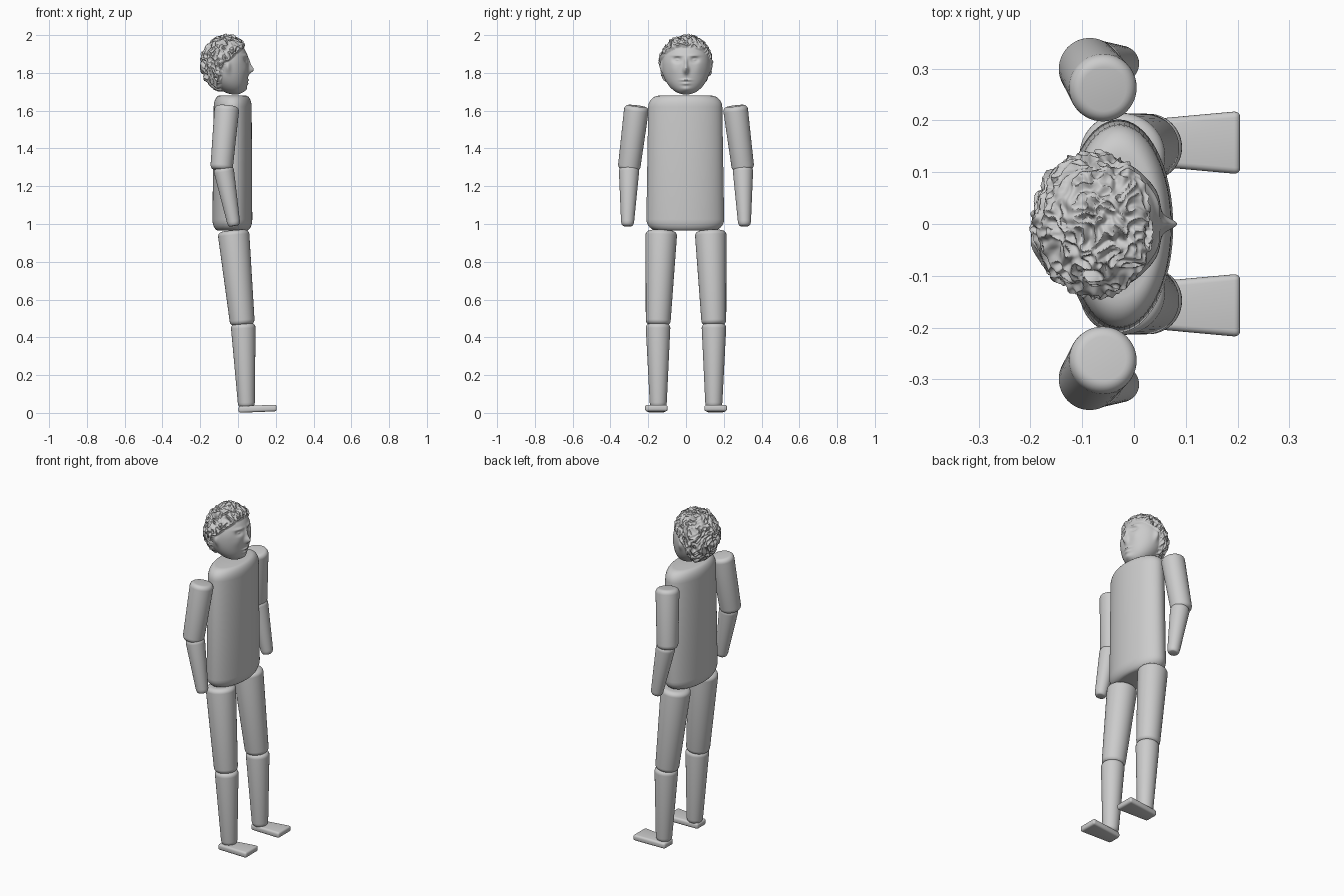
import bpy, bmesh, math
from mathutils import Vector, noise

cube = bpy.data.objects.get("Cube")
if cube:
    bpy.data.objects.remove(cube)

grey = bpy.data.materials.new("plain grey")
grey.use_nodes = True
grey.diffuse_color = (0.6, 0.6, 0.6, 1)
grey.node_tree.nodes["Principled BSDF"].inputs["Base Color"].default_value = (0.6, 0.6, 0.6, 1)
parts = []


def finish(bm, name):
    bmesh.ops.recalc_face_normals(bm, faces=bm.faces)
    mesh = bpy.data.meshes.new(name)
    bm.to_mesh(mesh)
    bm.free()
    mesh.materials.append(grey)
    obj = bpy.data.objects.new(name, mesh)
    bpy.context.collection.objects.link(obj)
    parts.append(obj)
    return obj


def capsule(name, top, bottom, r_top, r_bottom, squash=1.0, inset=0.35, depth=0.025, sides=48):
    """Tapered rod with rounded rims; squash widens it along y."""
    top, bottom = Vector(top), Vector(bottom)
    axis = top - bottom
    length = axis.length
    turn = Vector((0, 0, 1)).rotation_difference(axis)
    angles = [math.pi / 2 * i / 6 for i in range(7)]
    # (height, scale) stations from the bottom rim to the top rim
    stations = [(depth * (1 - math.cos(a)), 1 - inset * (1 - math.sin(a))) for a in angles]
    stations += [(length - h, s) for h, s in reversed(stations)]
    bm = bmesh.new()
    rings = []
    for h, s in stations:
        r = (r_bottom + (r_top - r_bottom) * h / length) * s
        ring = []
        for i in range(sides):
            a = math.tau * i / sides
            p = Vector((r * math.cos(a), r * squash * math.sin(a), h))
            ring.append(bm.verts.new(bottom + turn @ p))
        rings.append(ring)
    for lo, hi in zip(rings, rings[1:]):
        for i in range(sides):
            j = (i + 1) % sides
            bm.faces.new((lo[i], lo[j], hi[j], hi[i]))
    bm.faces.new(rings[0])
    bm.faces.new(rings[-1])
    return finish(bm, name)


def foot(name, side):
    """Flat wedge, wider at the slightly raised toe."""
    bm = bmesh.new()
    bmesh.ops.create_cube(bm, size=1)
    for v in bm.verts:
        toe = v.co.x > 0
        v.co = Vector((0.205 if toe else 0.003,
                       side * 0.157 + v.co.y * (0.122 if toe else 0.085),
                       0.018 + v.co.z * 0.035 + (0.008 if toe else 0)))
    bmesh.ops.bevel(bm, geom=bm.edges[:], offset=0.012, segments=4, profile=0.5, affect='EDGES')
    return finish(bm, name)


def bump(d, y, z, wy, wz):
    """Soft spot on the face at the given direction."""
    if d.x < 0:
        return 0
    return math.exp(-((d.y - y) / wy) ** 2 - ((d.z - z) / wz) ** 2)


def head():
    bm = bmesh.new()
    bmesh.ops.create_icosphere(bm, subdivisions=7, radius=1)
    for v in bm.verts:
        d = v.co.normalized()
        # skull, with the jaw pushed forward
        p = Vector((d.x * (0.115 if d.x > 0 else 0.122), d.y * 0.128, d.z * (0.142 if d.z > 0 else 0.16)))
        p.x += 0.045 * max(0, -d.z) ** 2
        # tousled hair over the crown, the back and down to the nape
        line = (d.z if d.z > 0 else 0.35 * d.z) - 0.73 * d.x - 0.05
        hair = min(1, max(0, (line + 0.04) / 0.14))
        hair = hair * hair * (3 - 2 * hair)
        q = d + 0.2 * noise.noise_vector(d * 2.5)
        curl = 0.011 * noise.noise(q * 4.5) + 0.012 * (0.4 - abs(noise.noise(q * 6 + Vector((3, 1, 7)))) * 2)
        p += d * hair * (0.013 + curl)
        # nose, lips, chin and brows
        face = 0.026 * bump(d, 0, -0.18, 0.11, 0.13) + 0.01 * bump(d, 0, 0.05, 0.07, 0.2)
        face += 0.008 * bump(d, 0, -0.52, 0.2, 0.04) + 0.008 * bump(d, 0, -0.64, 0.17, 0.05)
        face += 0.01 * bump(d, 0, -0.82, 0.22, 0.1)
        for s in (-1, 1):
            face -= 0.014 * bump(d, s * 0.36, 0.17, 0.16, 0.1)
            face += 0.007 * bump(d, s * 0.36, 0.17, 0.09, 0.05)
            face += 0.007 * bump(d, s * 0.36, 0.33, 0.22, 0.06)
            face += 0.004 * bump(d, s * 0.5, -0.15, 0.2, 0.2)
        p.x += face * (1 - hair)
        # ears
        ear = math.exp(-((d.x - 0.05) / 0.13) ** 2 - ((d.z + 0.08) / 0.19) ** 2)
        if abs(d.y) > 0.5:
            p.y += math.copysign(0.012 * ear, d.y)
        v.co = p + Vector((-0.06, 0, 1.845))
    return finish(bm, "head")


# torso and head
capsule("torso", (-0.028, -0.004, 1.68), (-0.03, -0.004, 0.965), 0.1, 0.106,
        squash=1.95, inset=0.3, depth=0.06, sides=64)
head()

# arms, legs and feet
for label, side in (("left", 1), ("right", -1)):
    capsule(label + "_upper_arm", (-0.058, side * 0.26, 1.625), (-0.088, side * 0.303, 1.285), 0.066, 0.059)
    capsule(label + "_forearm", (-0.078, side * 0.301, 1.3), (-0.02, side * 0.31, 0.99), 0.055, 0.033)
    capsule(label + "_thigh", (-0.025, side * 0.13, 0.965), (0.024, side * 0.148, 0.465), 0.084, 0.065)
    capsule(label + "_shin", (0.027, side * 0.148, 0.473), (0.045, side * 0.147, 0.03), 0.066, 0.044)
    foot(label + "_foot", side)

# smooth shading with sharp edges kept
bpy.ops.object.select_all(action='DESELECT')
for obj in parts:
    obj.select_set(True)
bpy.context.view_layer.objects.active = parts[0]
bpy.ops.object.shade_smooth_by_angle(angle=math.radians(40))
